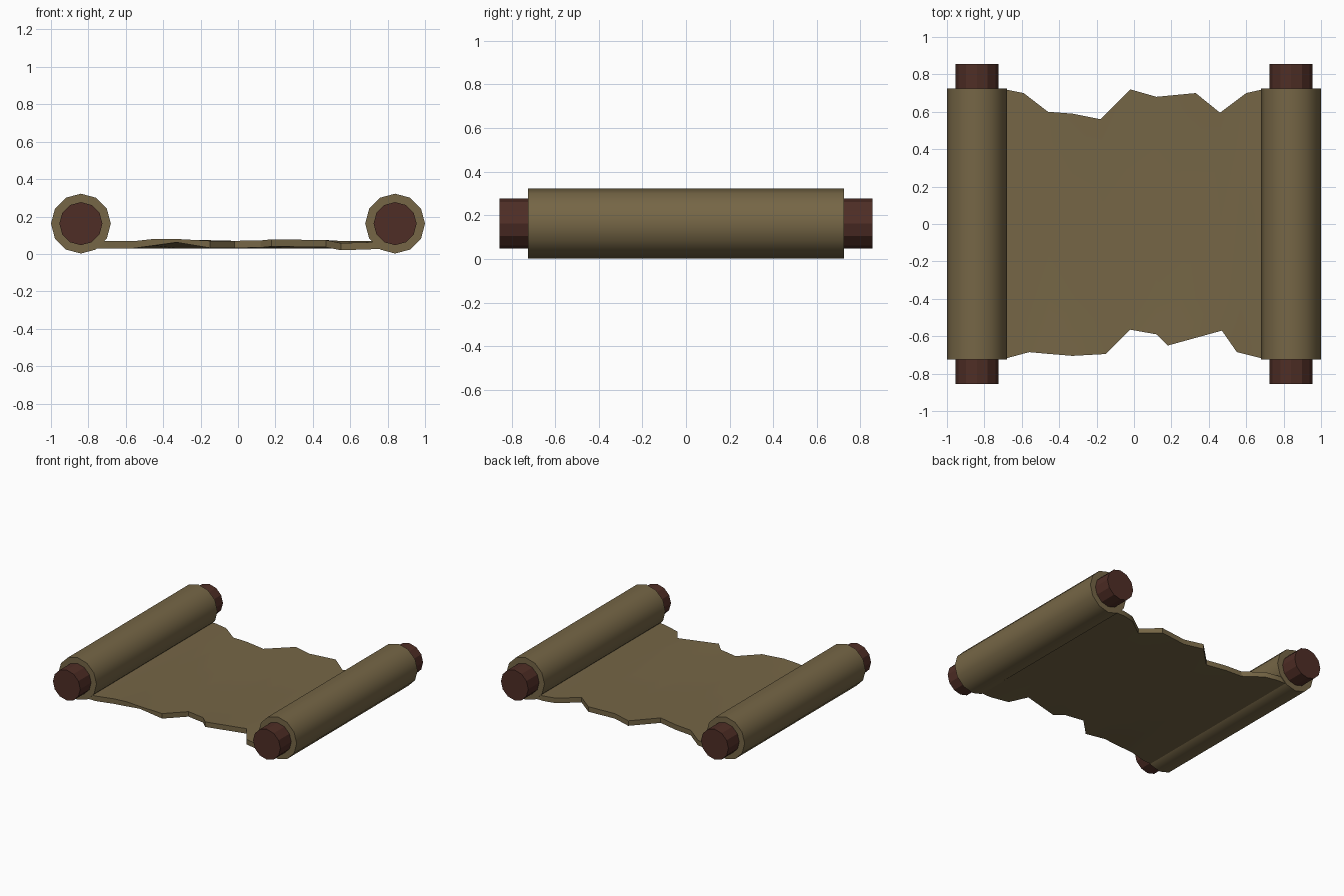
import bpy, bmesh, math

cube = bpy.data.objects.get("Cube")
if cube:
    bpy.data.objects.remove(cube, do_unlink=True)


def material(name, colour):
    m = bpy.data.materials.new(name)
    m.use_nodes = True
    m.diffuse_color = (*colour, 1)
    bsdf = next(n for n in m.node_tree.nodes if n.type == 'BSDF_PRINCIPLED')
    bsdf.inputs["Base Color"].default_value = (*colour, 1)
    bsdf.inputs["Roughness"].default_value = 0.9
    return m


PAPER = material("aged paper", (0.18, 0.133, 0.061))
WOOD = material("dark wood", (0.078, 0.027, 0.019))


def finish(name, bm, mat, smooth_angle):
    bmesh.ops.recalc_face_normals(bm, faces=bm.faces)
    mesh = bpy.data.meshes.new(name)
    bm.to_mesh(mesh)
    bm.free()
    mesh.materials.append(mat)
    ob = bpy.data.objects.new(name, mesh)
    bpy.context.collection.objects.link(ob)
    bpy.ops.object.select_all(action='DESELECT')
    ob.select_set(True)
    bpy.context.view_layer.objects.active = ob
    if smooth_angle:
        bpy.ops.object.shade_smooth_by_angle(angle=math.radians(smooth_angle))
    return ob


SIDES = 12
AXIS_X, AXIS_Z = 0.84, 0.162


def tube(name, x, radii, half_length, mat, smooth_angle):
    """Twelve-sided cylinder along y; a second radius makes it hollow."""
    bm = bmesh.new()
    rings = []
    for r in radii:
        for y in (-half_length, half_length):
            rings.append([bm.verts.new((x + r * math.cos(a), y, AXIS_Z + r * math.sin(a)))
                          for a in (2 * math.pi * i / SIDES for i in range(SIDES))])
    if len(radii) == 1:
        pairs = [(0, 1)]
        for ring in rings:
            bm.faces.new(ring)
    else:
        pairs = [(0, 1), (2, 3), (0, 2), (1, 3)]
    for a, b in pairs:
        for i in range(SIDES):
            j = (i + 1) % SIDES
            bm.faces.new((rings[a][i], rings[a][j], rings[b][j], rings[b][i]))
    return finish(name, bm, mat, smooth_angle)


# Wooden rods and the paper rolled around them
for side, x in (("right", -AXIS_X), ("left", AXIS_X)):
    tube(side + "_rod", x, [0.115], 0.855, WOOD, 0)
    tube(side + "_paper_roll", x, [0.16, 0.112], 0.725, PAPER, 40)

# Torn edges of the sheet: x, y, underside height
front = [(-.77, -.72, .03), (-.69, -.72, .03), (-.56, -.685, .03), (-.45, -.695, .045),
         (-.33, -.705, .062), (-.15, -.695, .032), (-.02, -.565, .032), (.12, -.59, .034),
         (.18, -.65, .04), (.47, -.57, .036), (.55, -.685, .02), (.69, -.72, .024),
         (.77, -.72, .028)]
back = [(-.77, .72, .03), (-.69, .72, .03), (-.59, .70, .03), (-.46, .60, .032),
        (-.33, .59, .034), (-.18, .56, .036), (-.02, .72, .032), (.12, .68, .034),
        (.33, .70, .038), (.46, .595, .034), (.60, .70, .03), (.69, .72, .03),
        (.77, .72, .03)]

# Sheet: columns running front to back, with a level middle and a thickness
bm = bmesh.new()
top, under = [], []
for f, b in zip(front, back):
    x = (f[0] + b[0]) / 2
    column = [f, (x, -0.4, 0.03), (x, 0.4, 0.03), b]
    under.append([bm.verts.new(p) for p in column])
    top.append([bm.verts.new((px, py, min(pz + 0.038, 0.08))) for px, py, pz in column])
last = len(front) - 1
for i in range(last):
    for layer in (top, under):
        for j in range(3):
            bm.faces.new((layer[i][j], layer[i + 1][j], layer[i + 1][j + 1], layer[i][j + 1]))
    for j in (0, 3):
        bm.faces.new((top[i][j], top[i + 1][j], under[i + 1][j], under[i][j]))
for i in (0, last):
    for j in range(3):
        bm.faces.new((top[i][j], top[i][j + 1], under[i][j + 1], under[i][j]))
finish("torn_sheet", bm, PAPER, 30)
